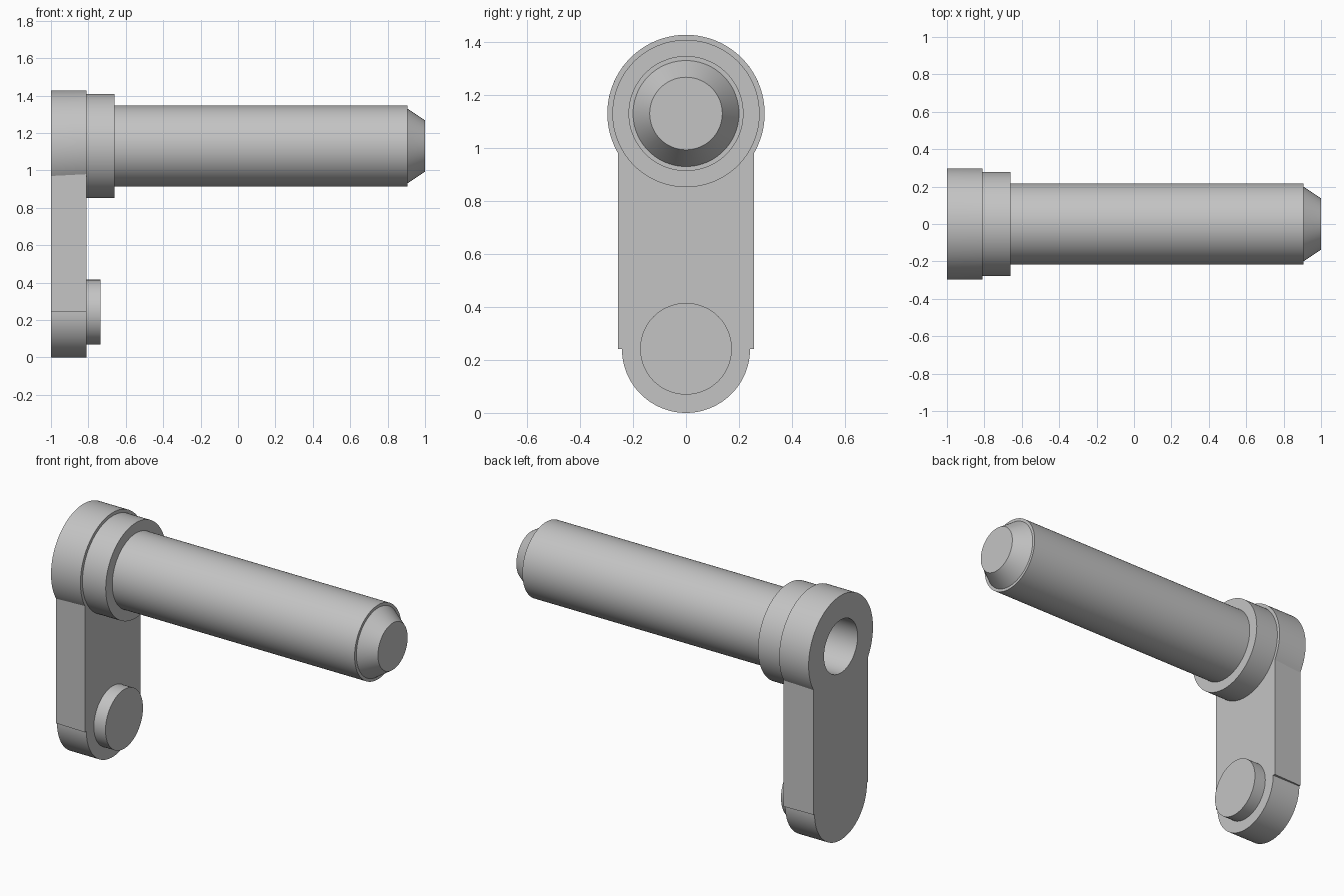
import bpy
import bmesh
from math import sin, cos, pi, asin, sqrt, radians

if "Cube" in bpy.data.objects:
    bpy.data.objects.remove(bpy.data.objects["Cube"], do_unlink=True)

SEG = 96
PIN_Z, FOOT_Z = 1.13, 0.242      # axis heights of the pin and the lower pad
HEAD_R, FOOT_R, BORE_R = 0.297, 0.242, 0.155
BACK, FACE = -1.0, -0.81         # the two sides of the crank arm

grey = bpy.data.materials.new("steel_grey")
grey.use_nodes = True
colour = (0.55, 0.55, 0.55, 1)
grey.diffuse_color = colour
grey.node_tree.nodes["Principled BSDF"].inputs["Base Color"].default_value = colour


def finish(name, bm):
    bmesh.ops.recalc_face_normals(bm, faces=bm.faces)
    mesh = bpy.data.meshes.new(name)
    bm.to_mesh(mesh)
    bm.free()
    mesh.materials.append(grey)
    obj = bpy.data.objects.new(name, mesh)
    bpy.context.collection.objects.link(obj)
    bpy.ops.object.select_all(action="DESELECT")
    obj.select_set(True)
    bpy.context.view_layer.objects.active = obj
    bpy.ops.object.shade_smooth_by_angle(angle=radians(20))
    return obj


def arc(radius, z, start, end, count):
    steps = [start + (end - start) * i / count for i in range(count + 1)]
    return [(radius * cos(a), z + radius * sin(a)) for a in steps]


def circle(radius, z):
    return arc(radius, z, 0, 2 * pi, SEG)[:-1]


def add_loop(bm, x, points):
    return [bm.verts.new((x, y, z)) for y, z in points]


def bridge(bm, a, b):
    for i in range(len(a)):
        j = (i + 1) % len(a)
        bm.faces.new((a[i], a[j], b[j], b[i]))


def lathe(name, profile, z):
    """Turn (x, radius) points about a level axis and cap both ends."""
    bm = bmesh.new()
    rings = [add_loop(bm, x, circle(r, z)) for x, r in profile]
    for a, b in zip(rings, rings[1:]):
        bridge(bm, a, b)
    bm.faces.new(rings[0])
    bm.faces.new(rings[-1])
    return finish(name, bm)


def arm_outline(half_width):
    """Round head, straight shank, small shoulder and round foot."""
    dip = asin(sqrt(HEAD_R ** 2 - half_width ** 2) / HEAD_R)
    head = arc(HEAD_R, PIN_Z, -dip, pi + dip, SEG)
    foot = arc(FOOT_R, FOOT_Z, pi, 2 * pi, SEG // 2)
    return head + [(-half_width, FOOT_Z)] + foot + [(half_width, FOOT_Z)]


# Crank arm: slightly tapered shank, bored through the head
bm = bmesh.new()
sides = []
for x, half_width in ((BACK, 0.25), (FACE, 0.256)):
    outer = add_loop(bm, x, arm_outline(half_width))
    bore = add_loop(bm, x, circle(BORE_R, PIN_Z))
    sides.append((outer, bore))
bridge(bm, sides[0][0], sides[1][0])
bridge(bm, sides[0][1], sides[1][1])
for loops in sides:
    rim = [bm.edges.get((lp[i - 1], lp[i])) for lp in loops for i in range(len(lp))]
    bmesh.ops.triangle_fill(bm, edges=rim, use_beauty=True)
finish("crank_arm", bm)

# Pin with collar, chamfered tip and blind bore
lathe("collared_pin", [
    (0.0, BORE_R), (FACE, BORE_R), (FACE, 0.278), (-0.66, 0.278),
    (-0.66, 0.217), (0.905, 0.217), (0.905, 0.2), (1.0, 0.137)], PIN_Z)

# Round pad at the foot of the arm
lathe("foot_pad", [(FACE, 0.173), (-0.735, 0.173)], FOOT_Z)
